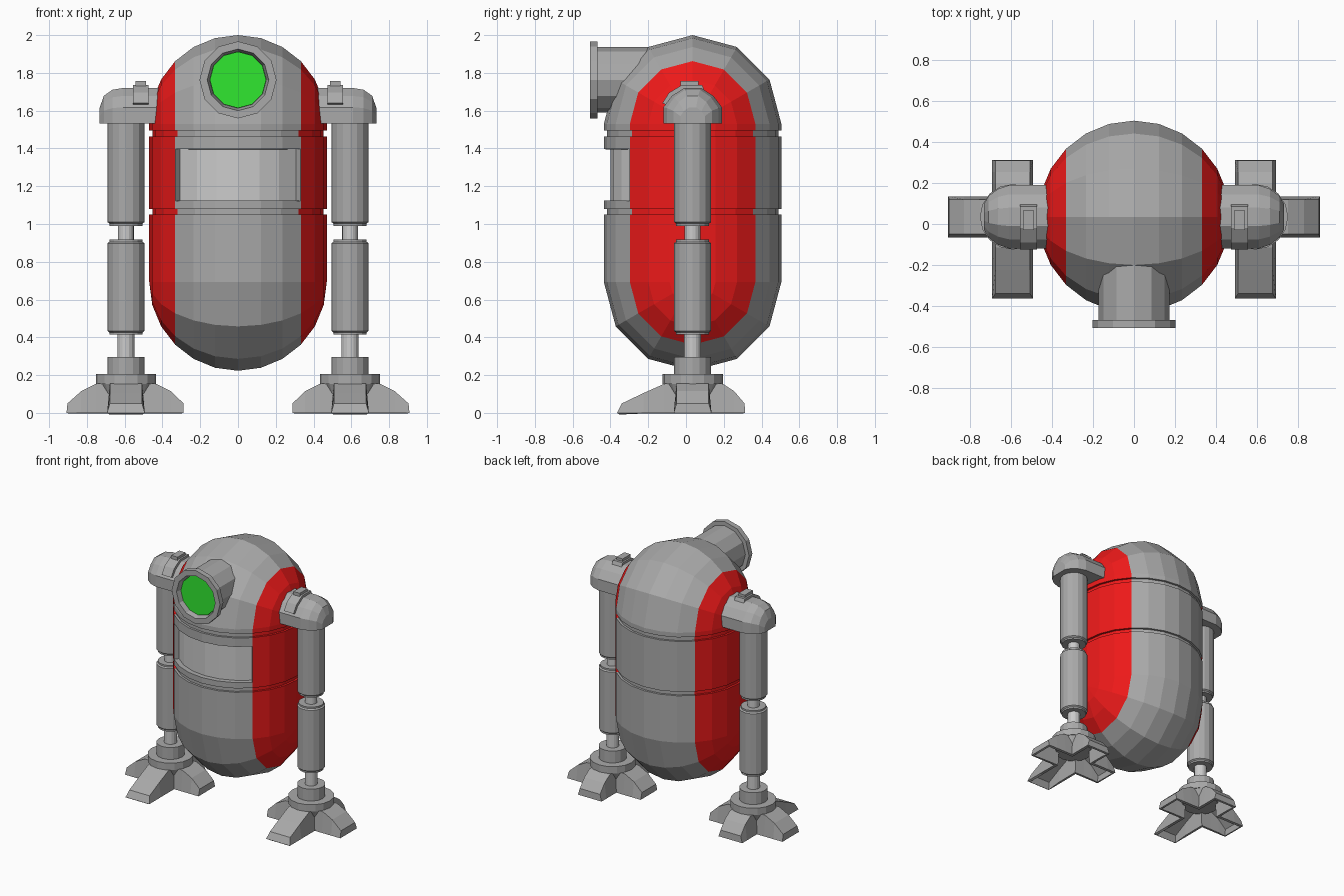
import bpy, bmesh
from math import sin, cos, pi, radians

if "Cube" in bpy.data.objects:
    bpy.data.objects.remove(bpy.data.objects["Cube"])

CY = 0.035   # common y centre of body and legs
LX = 0.593   # leg x position


def mat(name, c):
    m = bpy.data.materials.new(name)
    m.diffuse_color = (*c, 1)
    m.use_nodes = True
    m.node_tree.nodes["Principled BSDF"].inputs["Base Color"].default_value = m.diffuse_color
    return m


GREY = mat("grey", (0.4, 0.4, 0.4))
LIGHT = mat("light_grey", (0.62, 0.62, 0.62))
RED = mat("red", (0.85, 0.01, 0.01))
GREEN = mat("green", (0.03, 0.8, 0.03))


def finish(name, bm, mats, mirror=False):
    bmesh.ops.recalc_face_normals(bm, faces=bm.faces[:])
    me = bpy.data.meshes.new(name)
    bm.to_mesh(me)
    bm.free()
    for m in mats:
        me.materials.append(m)
    ob = bpy.data.objects.new(name, me)
    bpy.context.collection.objects.link(ob)
    if mirror:
        ob.modifiers.new("mirror", 'MIRROR')
    return ob


def loft(rings, caps=True):
    """Skin a list of closed rings."""
    bm = bmesh.new()
    rows = [[bm.verts.new(p) for p in r] for r in rings]
    n = len(rows[0])
    for a, b in zip(rows, rows[1:]):
        for i in range(n):
            j = (i + 1) % n
            bm.faces.new((a[i], a[j], b[j], b[i]))
    if caps:
        bm.faces.new(rows[0])
        bm.faces.new(rows[-1])
    return bm


def lathe(profile, n, cx, cy):
    return loft([[(cx + r * cos(2 * pi * i / n), cy + r * sin(2 * pi * i / n), z)
                  for i in range(n)] for r, z in profile])


def lathe_y(profile, n, cz):
    return loft([[(r * cos(2 * pi * i / n), y, cz + r * sin(2 * pi * i / n))
                  for i in range(n)] for r, y in profile])


def prism(yz, x0, x1):
    return loft([[(x, y, z) for y, z in yz] for x in (x0, x1)])


# Body: capsule whose facets run around the x axis, with two grooves
R, TOP, LOW, G = 0.47, 1.53, 0.693, 0.965
wall = [(1.496, 1), (1.496, G), (1.464, G), (1.464, 1), (1.40, 1), (1.12, 1),
        (1.08, 1), (1.08, G), (1.05, G), (1.05, 1)]
rings = []
for k in range(-6, 7):
    x, c = R * sin(radians(15 * k)), R * cos(radians(15 * k))
    ring = [(x, CY + c * cos(pi * i / 6), TOP + c * sin(pi * i / 6)) for i in range(7)]
    ring += [(x * s, CY - c * s, z) for z, s in wall]
    ring += [(x, CY - c * cos(pi * i / 6), LOW - c * sin(pi * i / 6)) for i in range(7)]
    ring += [(x * s, CY + c * s, z) for z, s in reversed(wall)]
    rings.append(ring)
body = loft(rings, caps=False)
bmesh.ops.remove_doubles(body, verts=body.verts[:], dist=1e-4)
bmesh.ops.recalc_face_normals(body, faces=body.faces[:])
window = []
for f in body.faces:
    p = f.calc_center_median()
    f.material_index = 1 if abs(p.x) > 0.334 else 0
    if abs(p.x) < 0.33 and p.y < CY and 1.2 < p.z < 1.3:
        window.append(f)
# Recessed front window
bmesh.ops.inset_region(body, faces=window, thickness=0.004, depth=0)
bmesh.ops.inset_region(body, faces=window, thickness=0.001, depth=-0.035)
for f in window:
    f.material_index = 2
finish("body", body, [GREY, RED, LIGHT])

# Eye tube with flanged rim, and recessed lens
finish("eye_tube", lathe_y([(0.173, -0.12), (0.173, -0.468), (0.204, -0.468),
                            (0.204, -0.508), (0.163, -0.508), (0.15, -0.455)], 12, 1.763), [GREY])
finish("eye_lens", lathe_y([(0.15, -0.44), (0.149, -0.475)], 12, 1.763), [GREEN])

# Shoulders: domed section lofted outwards and shrinking at the end
sect = [(-.155, 0), (-.155, .085), (-.11, .145), (-.045, .187),
        (.045, .187), (.11, .145), (.155, .085), (.155, 0)]
finish("shoulder", loft([[(x, CY + y * sy, 1.533 + z * sz) for y, z in sect]
                         for x, sy, sz in [(.38, 1, 1), (.61, 1, 1), (.665, .88, .95),
                                           (.71, .66, .78), (.732, .42, .45)]]), [GREY], True)
finish("shoulder_strap", prism([(-.125, 1.64), (-.09, 1.695), (-.02, 1.737), (.085, 1.737),
                                (.10, 1.70), (.03, 1.69), (-.05, 1.66), (-.10, 1.63)],
                               .475, .556), [GREY], True)
finish("strap_block", prism([(-.03, 1.72), (-.03, 1.756), (.065, 1.756), (.065, 1.72)],
                            .488, .542), [GREY], True)


# Legs: two sleeves joined by pistons
def sleeve(z0, z1):
    return [(.088, z0), (.088, z0 + .012), (.098, z0 + .02),
            (.098, z1 - .02), (.088, z1 - .012), (.088, z1)]


for name, prof, m in [
        ("upper_leg", sleeve(0.99, 1.56), GREY),
        ("knee_piston", [(.042, .90), (.042, 1.0)], LIGHT),
        ("lower_leg", sleeve(0.414, 0.918), GREY),
        ("ankle_piston", [(.045, .28), (.045, .43)], LIGHT),
        ("ankle_hub", [(.13, .10), (.155, .154), (.16, .154), (.16, .207),
                       (.098, .207), (.098, .297)], GREY)]:
    finish(name, lathe(prof, 16, LX, CY), [m], True)


# Foot: four hollow sloping toes around the hub
def toe(name, ang, profile, tip):
    bm = bmesh.new()
    rows = []
    for r, z in profile:
        g = tip if r == profile[-1][0] else r
        rows.append([bm.verts.new((LX + a * cos(ang) - w * sin(ang),
                                   CY + a * sin(ang) + w * cos(ang), h))
                     for a, w, h in [(g, -.1, 0), (r, -.085, z), (r, .085, z), (g, .1, 0)]])
    for a, b in zip(rows, rows[1:]):
        for i in range(3):
            bm.faces.new((a[i], a[i + 1], b[i + 1], b[i]))
    bm.faces.new(rows[-1])
    ob = finish(name, bm, [GREY], True)
    s = ob.modifiers.new("shell", 'SOLIDIFY')
    s.thickness = 0.02
    s.offset = -1


toe("outer_toe", 0, [(.08, .16), (.16, .154), (.237, .115), (.31, .05)], .315)
toe("inner_toe", pi, [(.08, .16), (.16, .154), (.237, .115), (.305, .05)], .305)
toe("back_toe", pi / 2, [(.08, .16), (.16, .154), (.22, .115), (.275, .05)], .278)
toe("front_toe", -pi / 2, [(.08, .16), (.15, .154), (.26, .105), (.375, .05)], .40)
